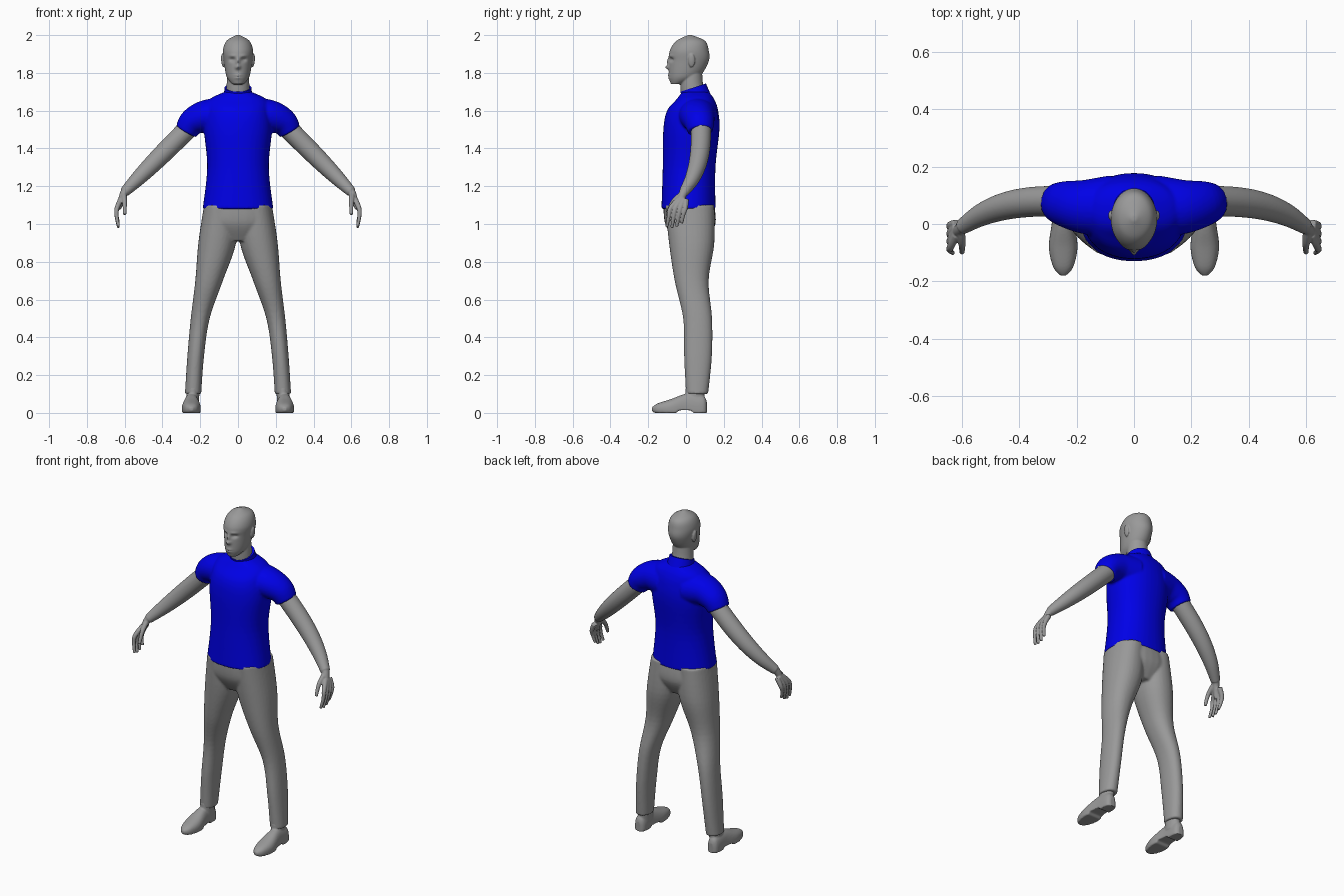
import bpy, bmesh
from math import sin, cos, pi, exp, copysign
from mathutils import Vector, Matrix

if "Cube" in bpy.data.objects:
    bpy.data.objects.remove(bpy.data.objects["Cube"])


def material(name, red, green, blue):
    mat = bpy.data.materials.new(name)
    mat.use_nodes = True
    colour = (red, green, blue, 1)
    mat.diffuse_color = colour
    mat.node_tree.nodes["Principled BSDF"].inputs["Base Color"].default_value = colour
    return mat


GREY = material("grey", .32, .32, .32)
BLUE = material("blue", 0, 0, .8)
ACROSS, DEPTH, UP = Vector((1, 0, 0)), Vector((0, 1, 0)), Vector((0, 0, 1))


def interpolate(rows, steps):
    """Pass a smooth curve through rows of numbers."""
    result = []
    last = len(rows) - 1
    for i in range(last):
        before, start, end, after = [rows[min(max(i + k, 0), last)] for k in (-1, 0, 1, 2)]
        for step in range(steps):
            t = step / steps
            blend = (2 * t**3 - 3 * t**2 + 1, t**3 - 2 * t**2 + t, 3 * t**2 - 2 * t**3, t**3 - t**2)
            result.append([blend[0] * p + blend[1] * (q - o) / 2 + blend[2] * q + blend[3] * (r - p) / 2
                           for o, p, q, r in zip(before, start, end, after)])
    return result + [rows[last]]


def loft(bm, rows, side=1, tangent=None, ref=DEPTH, power=2, sides=32, steps=6):
    """Skin rounded rings given as (x, y, z, radius across, radius along ref)."""
    rows = interpolate(rows, steps)
    last = len(rows) - 1
    rings = []
    for i, row in enumerate(rows):
        ahead = Vector(rows[min(i + 1, last)][:3]) - Vector(rows[max(i - 1, 0)][:3])
        normal = tangent or ahead.normalized()
        v = (ref - normal * ref.dot(normal)).normalized()
        w = normal.cross(v)
        ring = []
        for k in range(sides):
            angle = 2 * pi * k / sides
            c, s = [copysign(abs(q) ** (2 / power), q) for q in (cos(angle), sin(angle))]
            point = Vector(row[:3]) + w * c * row[3] + v * s * row[4]
            ring.append(bm.verts.new((point.x * side, point.y, point.z)))
        rings.append(ring)
    faces = [bm.faces.new(rings[0]), bm.faces.new(rings[last])]
    for low, high in zip(rings, rings[1:]):
        for k in range(sides):
            faces.append(bm.faces.new((low[k], low[k - 1], high[k - 1], high[k])))
    bmesh.ops.recalc_face_normals(bm, faces=faces)
    return [vert for ring in rings for vert in ring]


def levels(bm, rows, side=1, **options):
    """Loft level rings given as (height, half width, front, back, optional centre)."""
    rings = []
    for height, width, front, back, *centre in rows:
        middle = centre[0] if centre else 0
        rings.append((middle, (front + back) / 2, height, width, (back - front) / 2))
    return loft(bm, rings, side, tangent=UP, **options)


def limb(bm, points, start, end, side=1, ease=1, spread=1):
    """Loft a tapering tube along points; spread widens it front to back."""
    last = len(points) - 1
    radii = [start + (end - start) * (i / last) ** ease for i in range(last + 1)]
    loft(bm, [(*point, r, r * spread) for point, r in zip(points, radii)], side)


def ellipsoid(bm, centre, size, lean=0):
    matrix = Matrix.Translation(centre) @ Matrix.Rotation(lean, 4, "Y") @ Matrix.Diagonal((*size, 1))
    bmesh.ops.create_uvsphere(bm, u_segments=24, v_segments=16, radius=1, matrix=matrix)


def finish(bm, name, mat, voxel=0, relax=3):
    """Make the object, fusing its lofts into a single smooth skin."""
    mesh = bpy.data.meshes.new(name)
    bm.to_mesh(mesh)
    bm.free()
    mesh.materials.append(mat)
    obj = bpy.data.objects.new(name, mesh)
    bpy.context.collection.objects.link(obj)
    if voxel:
        fuse = obj.modifiers.new("fuse", "REMESH")
        fuse.mode = "VOXEL"
        fuse.voxel_size = voxel
        fuse.use_smooth_shade = True
        obj.modifiers.new("relax", "SMOOTH").iterations = relax
    bpy.ops.object.select_all(action="DESELECT")
    obj.select_set(True)
    bpy.context.view_layer.objects.active = obj
    bpy.ops.object.shade_smooth_by_angle(angle=pi / 4)


# Head with sculpted face, neck and ears
bm = bmesh.new()
skull = levels(bm, [(1.74, .03, -.08, -.02), (1.78, .06, -.09, .07), (1.86, .075, -.09, .12),
                    (1.92, .08, -.085, .12), (1.97, .06, -.05, .1), (2, .01, .01, .03)],
               sides=72, steps=12)
# Each feature: x, z, half width, half height, push to the back
nose, bridge = (0, 1.83, .013, .01, -.02), (0, 1.86, .01, .02, -.012)
eye, brow = (.03, 1.87, .015, .01, .014), (.03, 1.89, .02, .007, -.005)
lips, mouth = (0, 1.78, .02, .012, -.008), (0, 1.78, .02, .003, .007)
for vert in skull:
    if vert.co.y < 0:
        for x, z, width, height, push in (nose, bridge, eye, brow, lips, mouth):
            across, up = (abs(vert.co.x) - x) / width, (vert.co.z - z) / height
            vert.co.y += push * exp(-across**2 - up**2)
limb(bm, [(0, .04, 1.67), (0, .03, 1.74), (0, .03, 1.82)], .065, .055)
for side in (1, -1):
    ellipsoid(bm, (.08 * side, .03, 1.865), (.009, .018, .036), lean=.1 * side)
finish(bm, "head", GREY, .004, 2)

# Shirt body and short sleeves
bm = bmesh.new()
levels(bm, [(1.08, .187, -.13, .156), (1.3, .163, -.123, .156), (1.5, .18, -.12, .177),
            (1.6, .17, -.1, .17), (1.66, .15, -.05, .15), (1.7, .07, -.02, .12)],
       power=2.2, sides=48)
for side in (1, -1):
    limb(bm, [(.08, .06, 1.57), (.17, .06, 1.57), (.24, .07, 1.54), (.275, .076, 1.49)],
         .1, .06, side, spread=1.1)
finish(bm, "shirt", BLUE, .007)

# Tilted collar band
bm = bmesh.new()
limb(bm, [(0, .055, 1.67), (0, .038, 1.722)], .076, .071)
finish(bm, "collar", BLUE)

# Trousers: hips and two legs
bm = bmesh.new()
levels(bm, [(1.1, .178, -.12, .15), (1, .185, -.11, .156), (.91, .11, -.06, .11)], power=2.3)
for side in (1, -1):
    levels(bm, [(1.1, .09, -.11, .15, .09), (.9, .1, -.09, .15, .11), (.7, .073, -.06, .12, .153),
                (.5, .05, -.015, .138, .2), (.3, .044, -.01, .137, .224), (.1, .043, 0, .117, .238)],
           side, power=2.2)
finish(bm, "trousers", GREY, .007)

for side, label in ((1, "left"), (-1, "right")):
    # Arm runs straight down and out, swinging forward toward the wrist
    bm = bmesh.new()
    swing = [i / 6 for i in range(7)]
    limb(bm, [(.24 + .36 * t, .08 - .09 * t**3, 1.53 - .36 * t) for t in swing], .053, .027, side, ease=3)
    # Strip of arm that shows through the sleeve slit
    ellipsoid(bm, (.3 * side, .075, 1.55), (.01, .016, .05), lean=-.55 * side)
    # Palm, fingers and thumb
    limb(bm, [(.59, 0, 1.185), (.61, -.02, 1.15), (.632, -.04, 1.08)], .025, .013, side, spread=1.1)
    for i in range(4):
        y = .026 * i - .076
        length = .12 - .006 * abs(i - 1) ** 2
        limb(bm, [(.62, y / 2, 1.13), (.63 + .012 * sin(pi / 3), y - .005, 1.085),
                  (.643, y - .015, 1.1 - length / 2), (.632, y - .025, 1.1 - length)], .015, .008, side)
    limb(bm, [(.605, -.02, 1.16), (.6, -.07, 1.115), (.6, -.1, 1.05)], .016, .009, side)
    finish(bm, label + "_arm", GREY, .004)

    # Shoe with flat sole, raised arch and ankle
    bm = bmesh.new()
    profile = [(-.18, .01, .01), (-.15, .035, .03), (-.08, .05, .053), (.01, .039, .083),
               (.09, .033, .07), (.11, .015, .04)]
    shoe = loft(bm, [(.247, y, .02, height, width) for y, width, height in profile],
                side, ref=ACROSS, power=2.4)
    for vert in shoe:
        vert.co.z = max(vert.co.z, .014 if -.05 < vert.co.y < .025 else 0)
    limb(bm, [(.24, .045, .05), (.238, .05, .13)], .033, .035, side, spread=1.5)
    finish(bm, label + "_shoe", GREY, .005, 2)
